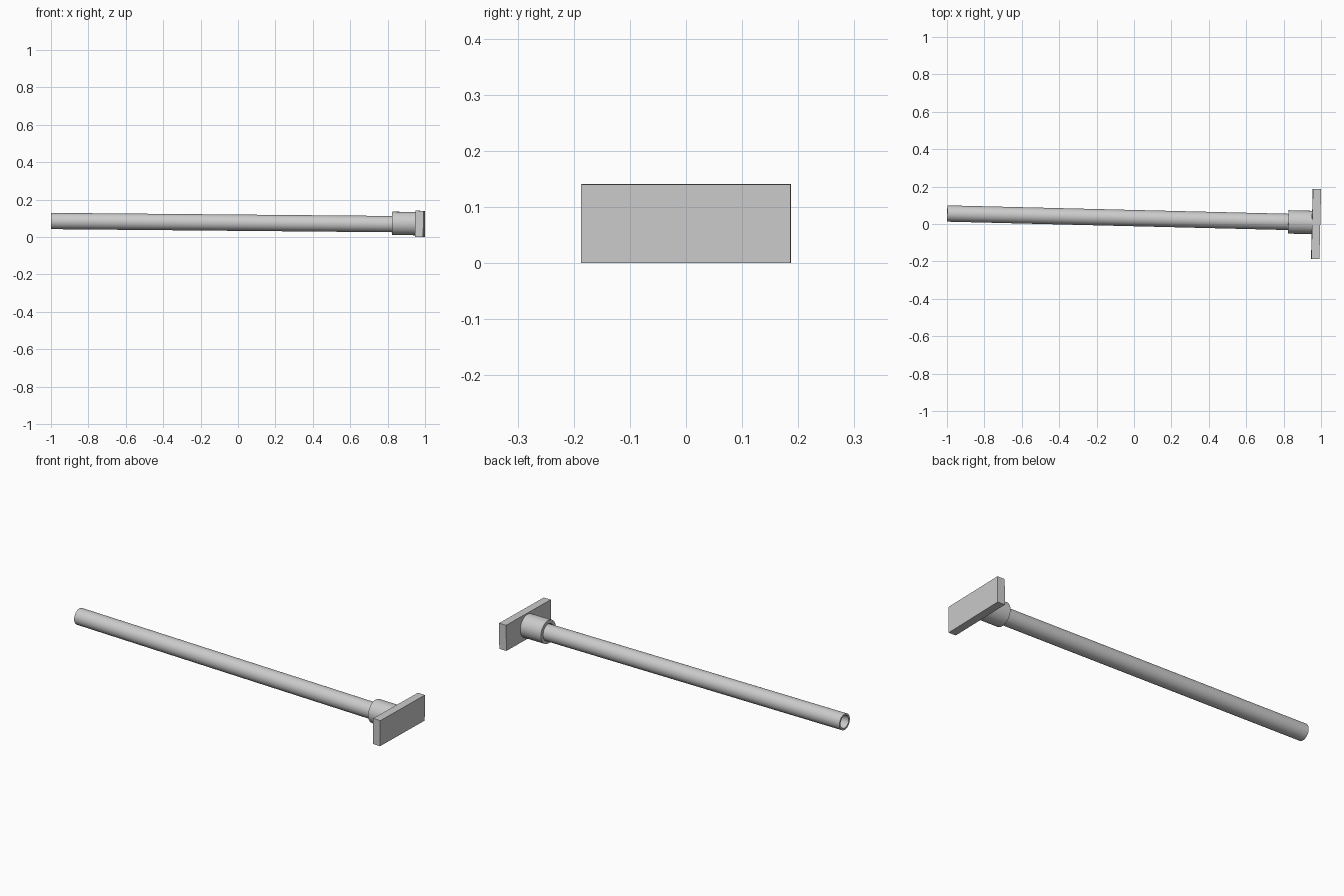
import bpy, bmesh, math
from mathutils import Vector, Matrix

if "Cube" in bpy.data.objects:
    bpy.data.objects.remove(bpy.data.objects["Cube"])

SIDES = 64
TUBE_END = Vector((-0.9988, 0.056, 0.0855))   # open end of the pole
HEAD = Vector((0.9735, 0.0075, 0.0675))       # where the axis meets the plate
AXIS = (HEAD - TUBE_END).normalized()


def frame(origin):
    """Local x runs along the pole, local z stays close to up."""
    side = Vector((0, 0, 1)).cross(AXIS).normalized()
    up = AXIS.cross(side)
    rot = Matrix((AXIS, side, up)).transposed().to_4x4()
    return Matrix.Translation(origin) @ rot


def finish(name, bm, matrix):
    bmesh.ops.recalc_face_normals(bm, faces=bm.faces)
    mesh = bpy.data.meshes.new(name)
    bm.to_mesh(mesh)
    bm.free()
    obj = bpy.data.objects.new(name, mesh)
    bpy.context.collection.objects.link(obj)
    obj.matrix_world = matrix
    bpy.ops.object.select_all(action='DESELECT')
    obj.select_set(True)
    bpy.context.view_layer.objects.active = obj
    bpy.ops.object.shade_smooth_by_angle(angle=math.radians(30))
    return obj


def pipe(name, start, length, outer, inner):
    """Hollow cylinder: four rings joined into a closed loop of walls."""
    bm = bmesh.new()
    rings = []
    for x, r in ((0, outer), (length, outer), (length, inner), (0, inner)):
        rings.append([bm.verts.new((x, r * math.cos(2 * math.pi * i / SIDES),
                                    r * math.sin(2 * math.pi * i / SIDES)))
                      for i in range(SIDES)])
    for k in range(4):
        a, b = rings[k], rings[(k + 1) % 4]
        for i in range(SIDES):
            j = (i + 1) % SIDES
            bm.faces.new((a[i], a[j], b[j], b[i]))
    return finish(name, bm, frame(start))


# long hollow pole, running into the socket up to the plate
reach = (HEAD - TUBE_END).length
pipe("pole", TUBE_END, reach - 0.022, 0.0435, 0.034)

# socket collar fixed to the plate
pipe("socket", HEAD - AXIS * 0.149 + Vector((0, 0, 0.004)), 0.127, 0.0625, 0.0435)

# flat rectangular head plate, square to the pole
bm = bmesh.new()
bmesh.ops.create_cube(bm, size=1)
bmesh.ops.scale(bm, vec=(0.0435, 0.373, 0.14), verts=bm.verts)
finish("head_plate", bm, frame(Vector((0.9735, 0.0, 0.0703))))
